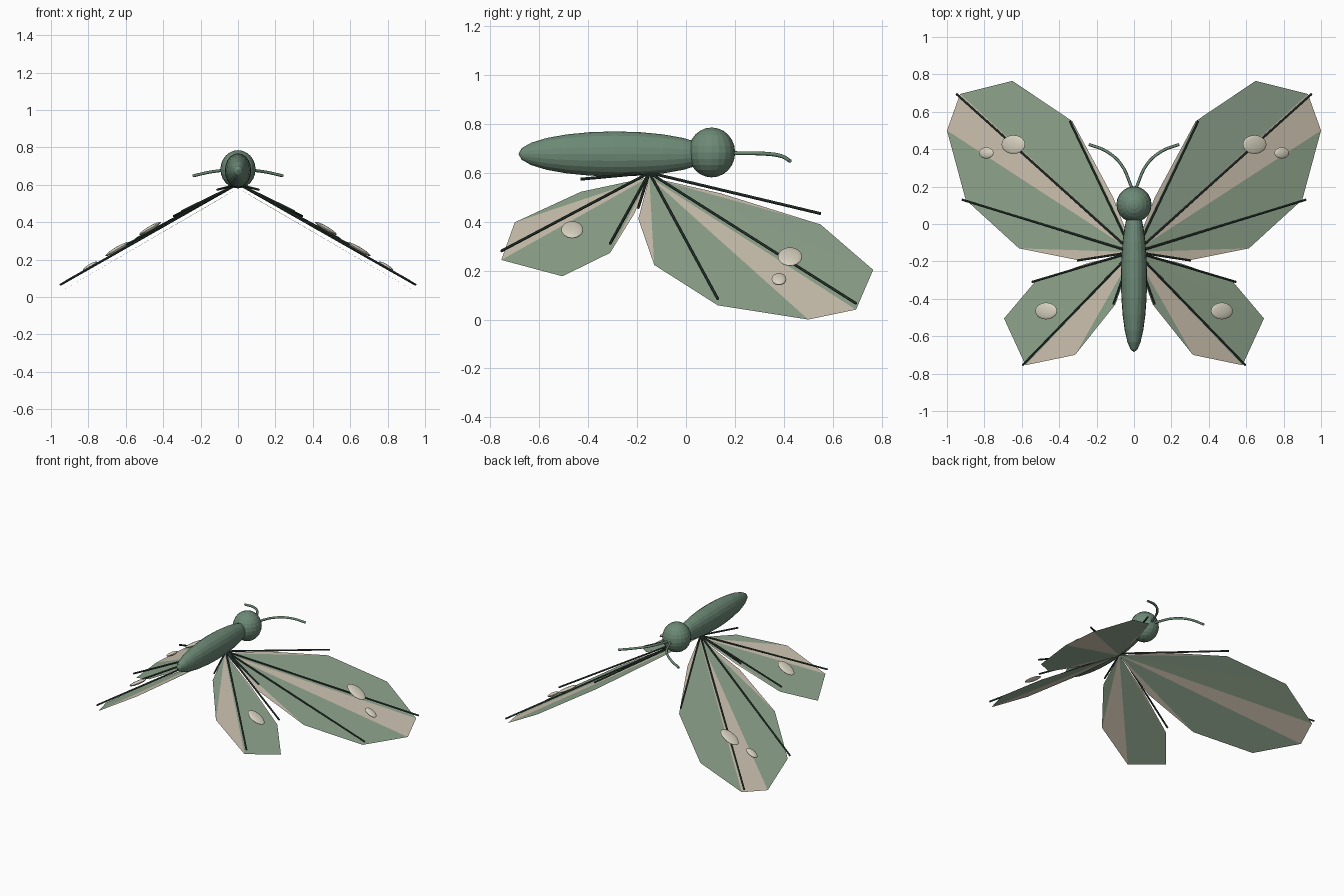
import bpy, math
from mathutils import Vector

if "Cube" in bpy.data.objects:
    bpy.data.objects.remove(bpy.data.objects["Cube"])


def mat(name, c):
    m = bpy.data.materials.new(name)
    m.diffuse_color = (*c, 1)
    m.use_nodes = True
    m.node_tree.nodes["Principled BSDF"].inputs["Base Color"].default_value = m.diffuse_color
    return m


BODY = mat("body_green", (0.15, 0.25, 0.18))
WING = mat("wing_green", (0.29, 0.39, 0.28))
TAN = mat("wing_tan", (0.64, 0.57, 0.46))
SPOT = mat("spot_cream", (0.70, 0.66, 0.54))
VEIN = mat("vein_dark", (0.035, 0.06, 0.045))


def ellipsoid(name, loc, scale, m, rot=(0, 0, 0), seg=20, rings=12):
    bpy.ops.mesh.primitive_uv_sphere_add(segments=seg, ring_count=rings, location=loc, rotation=rot)
    o = bpy.context.object
    o.name, o.scale = name, scale
    o.data.materials.append(m)
    return o


def rod(name, a, b, r, m):
    a, b = Vector(a), Vector(b)
    bpy.ops.mesh.primitive_cylinder_add(vertices=8, radius=r, depth=(b - a).length, location=(a + b) / 2)
    o = bpy.context.object
    o.name = name
    o.rotation_euler = (b - a).to_track_quat('Z', 'Y').to_euler()
    o.data.materials.append(m)


def tube(name, pts, r, m):
    cu = bpy.data.curves.new(name, 'CURVE')
    cu.dimensions, cu.bevel_depth, cu.bevel_resolution = '3D', r, 2
    cu.resolution_u, cu.use_fill_caps = 5, True
    sp = cu.splines.new('BEZIER')
    sp.bezier_points.add(len(pts) - 1)
    for bp, p in zip(sp.bezier_points, pts):
        bp.co = p
        bp.handle_left_type = bp.handle_right_type = 'AUTO'
    cu.materials.append(m)
    bpy.context.collection.objects.link(bpy.data.objects.new(name, cu))


def wing(name, outline, s):
    # fan of triangles in a plane sloping down 30 degrees, every third one tan
    verts = [(0, -0.15, 0.582)] + [(s * x, y, 0.58 * (1 - x)) for x, y in outline]
    n = len(outline)
    faces = [(0, i, i + 1) if s < 0 else (0, i + 1, i) for i in range(1, n)]
    me = bpy.data.meshes.new(name)
    me.from_pydata(verts, [], faces)
    me.materials.append(WING)
    me.materials.append(TAN)
    for i, p in enumerate(me.polygons):
        p.material_index = 1 if i % 3 == 0 else 0
    bpy.context.collection.objects.link(bpy.data.objects.new(name, me))
    # raised veins to every second outline point
    for x, y in outline[1::2]:
        rod(name + "_vein", (0.01 * s, -0.15, 0.6), (s * (x * 1.01 + 0.01), y, 0.635 - 0.612 * x), 0.006, VEIN)


FORE = [(0.11, 0.14), (0.33, 0.55), (0.65, 0.765), (0.93, 0.695), (1.0, 0.50),
        (0.90, 0.13), (0.615, -0.13), (0.29, -0.195)]
HIND = [(0.25, -0.21), (0.53, -0.31), (0.695, -0.505), (0.58, -0.755), (0.315, -0.70), (0.10, -0.43)]
# spots: x, y, z, half length down the slope, half width
SPOTS = [("fore_spot", 0.645, 0.425, 0.257, 0.073, 0.05),
         ("fore_spot_small", 0.79, 0.38, 0.165, 0.045, 0.03),
         ("hind_spot", 0.47, -0.465, 0.367, 0.067, 0.045)]

# body and head
ellipsoid("body", (0, -0.29, 0.677), (0.07, 0.092, 0.395), BODY, (math.pi / 2, 0, 0))
ellipsoid("head", (0, 0.105, 0.683), (0.094, 0.096, 0.102), BODY)

for s, side in ((1, "right"), (-1, "left")):
    wing(side + "_forewing", FORE, s)
    wing(side + "_hindwing", HIND, s)
    for name, x, y, z, a, b in SPOTS:
        ellipsoid(f"{side}_{name}", (s * x, y, z), (a, b, 0.012), SPOT, (0, s * math.pi / 6, 0), 20, 10)
    tube(side + "_antenna", [(s * 0.01, 0.19, 0.68), (s * 0.07, 0.32, 0.678),
                             (s * 0.15, 0.39, 0.668), (s * 0.24, 0.425, 0.648)], 0.008, BODY)
